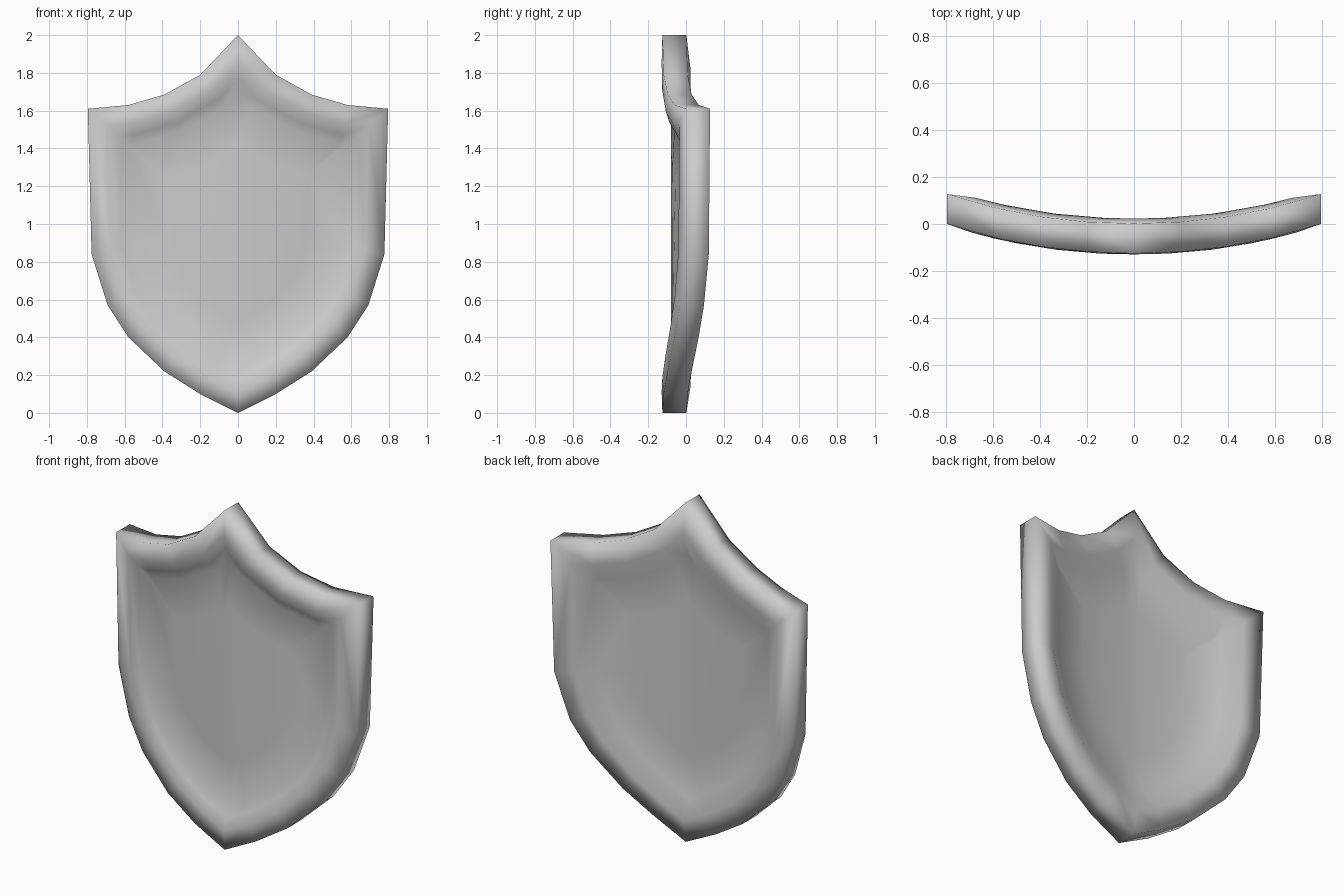
import bpy
import bmesh
from mathutils import Vector

default = bpy.data.objects.get("Cube")
if default:
    bpy.data.objects.remove(default)

# One plain grey finish
grey = bpy.data.materials.new("plain grey")
grey.use_nodes = True
colour = (0.6, 0.6, 0.6, 1)
grey.diffuse_color = colour
grey.node_tree.nodes["Principled BSDF"].inputs["Base Color"].default_value = colour

# Half outline from the bottom point, round the side, to the top point (x, z)
half = [(0, 0), (0.2, 0.1), (0.39, 0.22), (0.58, 0.4), (0.69, 0.57), (0.775, 0.84),
        (0.795, 1.61), (0.58, 1.63), (0.39, 1.685), (0.2, 1.79), (0, 2)]
outline = [Vector(p) for p in half + [(-x, z) for x, z in half[-2:0:-1]]]
count = len(outline)
middle = Vector((0, 0.95))

# Rim section: inward distance, offset from the front curve
front_section = [(0, 0), (0.1, -0.004), (0.16, 0.018), (0.21, 0.046)]
back_section = [(0, 0.127), (0.12, 0.148), (0.22, 0.105)]


def curve(x):
    """Depth of the bowed front at distance x from the middle."""
    return -0.125 + 0.127 * (abs(x) / 0.8) ** 2.1


def inset(distance):
    """Outline moved inward with mitred corners."""
    points = []
    for i, p in enumerate(outline):
        a = (p - outline[i - 1]).normalized()
        b = (outline[(i + 1) % count] - p).normalized()
        na, nb = Vector((-a.y, a.x)), Vector((-b.y, b.x))
        points.append(p + (na + nb) * distance / (1 + na.dot(nb)))
    return points


bm = bmesh.new()


def ring(points, offset):
    return [bm.verts.new((p.x, curve(p.x) + offset, p.y)) for p in points]


def bridge(first, second):
    for i in range(count):
        j = (i + 1) % count
        bm.faces.new((first[i], first[j], second[j], second[i]))


def panel(edge):
    """Upright strips between the lower and upper halves of a ring."""
    top = len(half) - 1
    for i in range(3):
        bm.faces.new((edge[i], edge[i + 1], edge[top - i - 1], edge[top - i]))
        bm.faces.new((edge[-i], edge[-i - 1], edge[top + i + 1], edge[top + i]))
    bm.faces.new(edge[3:8])
    bm.faces.new([edge[-i] for i in range(3, 8)])


def side(section):
    """Raised rim, then a shallow panel with an inner ring; returns the outer edge."""
    rings = [ring(inset(d), offset) for d, offset in section]
    distance, depth = section[-1]
    rings.append(ring([p.lerp(middle, 0.35) for p in inset(distance)], depth))
    for a, b in zip(rings, rings[1:]):
        bridge(a, b)
    panel(rings[-1])
    return rings[0]


# Front and back joined by the outer edge
bridge(side(front_section), side(back_section))

bmesh.ops.recalc_face_normals(bm, faces=bm.faces)
for face in bm.faces:
    face.smooth = True
mesh = bpy.data.meshes.new("shield")
bm.to_mesh(mesh)
bm.free()
mesh.materials.append(grey)
shield = bpy.data.objects.new("shield", mesh)
bpy.context.collection.objects.link(shield)
